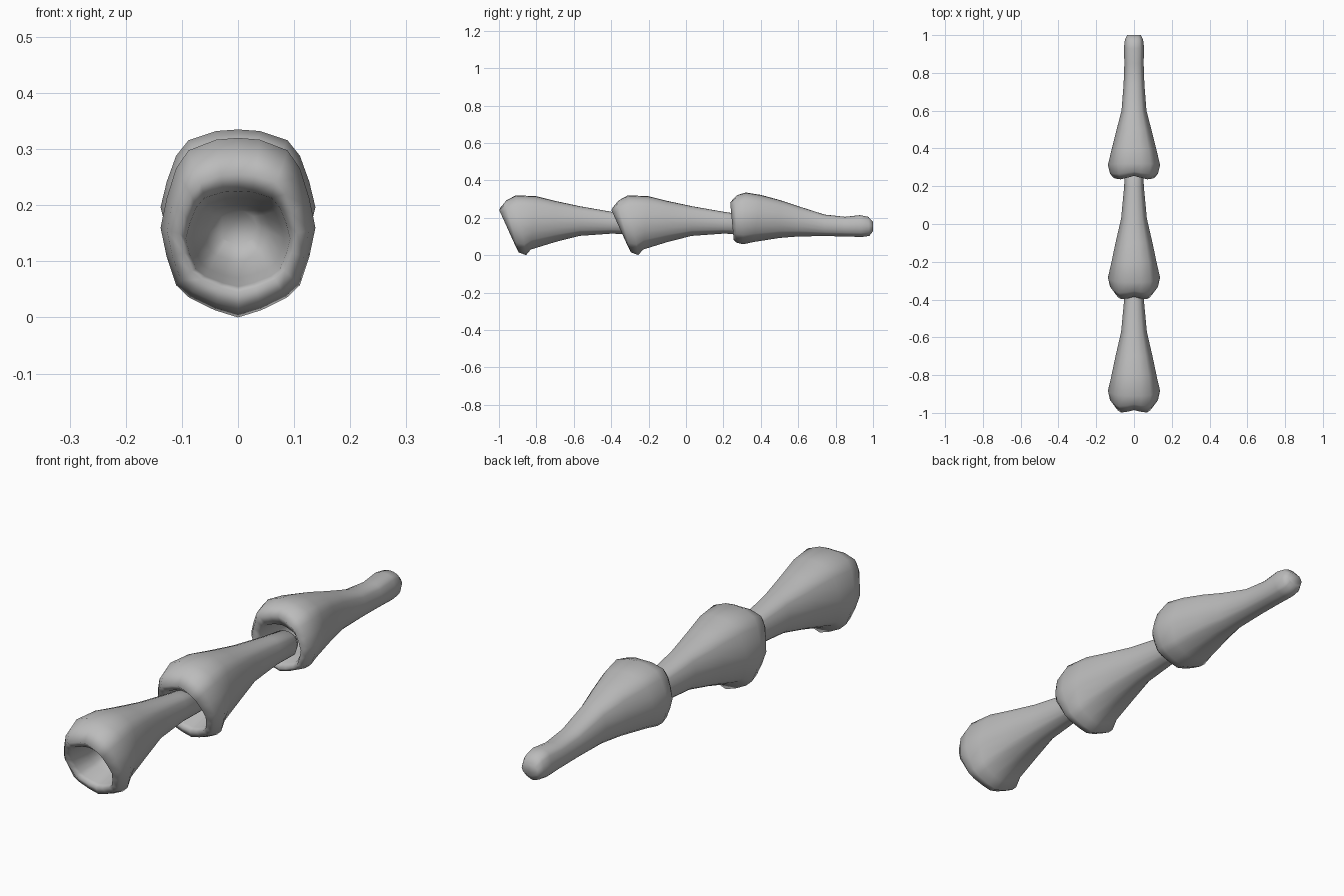
import bpy, bmesh

# one plain grey
grey = bpy.data.materials.new("plain grey")
grey.diffuse_color = (0.5, 0.5, 0.5, 1)

# half cross-section (x, z) in -1..1, from top to bottom keel
HALF = [(0, 1), (0.28, 0.98), (0.64, 0.86), (0.8, 0.66), (0.92, 0.33), (1, 0),
        (0.92, -0.33), (0.8, -0.64), (0.63, -0.78), (0.3, -0.92), (0, -1)]
SECTION = HALF + [(-x, z) for x, z in HALF[-2:0:-1]]


def segment(name, rings, dy=0.0):
    """Loft rings (y top, z top, y bottom, z bottom, half width, notch)."""
    bm = bmesh.new()
    loops = []
    for yt, zt, yb, zb, w, notch in rings:
        loop = []
        for u, v in SECTION:
            t = (v + 1) / 2
            y = yb + (yt - yb) * t + notch * max(0, 1 - abs(u) / 0.64) * max(0, v)
            loop.append(bm.verts.new((u * w, y + dy, zb + (zt - zb) * t)))
        loops.append(loop)
    n = len(SECTION)
    for a, b in zip(loops, loops[1:]):
        for i in range(n):
            j = (i + 1) % n
            bm.faces.new((a[i], a[j], b[j], b[i]))
    bm.faces.new(loops[0])
    bm.faces.new(loops[-1][::-1])
    bmesh.ops.recalc_face_normals(bm, faces=bm.faces)
    for f in bm.faces:
        f.smooth = True
    me = bpy.data.meshes.new(name)
    bm.to_mesh(me)
    bm.free()
    me.materials.append(grey)
    ob = bpy.data.objects.new(name, me)
    bpy.context.collection.objects.link(ob)


# flared segment with slanted hollow mouth, thin tail plugs into the next one
LINK = [
    (-0.74, 0.19, -0.72, 0.13, 0.035, 0),
    (-0.78, 0.20, -0.75, 0.10, 0.06, 0),
    (-0.88, 0.213, -0.82, 0.07, 0.082, 0),
    (-0.965, 0.225, -0.89, 0.055, 0.093, 0.01),
    (-1.005, 0.255, -0.91, 0.045, 0.105, 0.02),
    (-0.97, 0.295, -0.895, 0.015, 0.127, 0.015),
    (-0.91, 0.32, -0.855, 0.0, 0.138, 0),
    (-0.80, 0.315, -0.83, 0.03, 0.122, 0),
    (-0.70, 0.29, -0.70, 0.07, 0.098, 0),
    (-0.57, 0.262, -0.57, 0.103, 0.068, 0),
    (-0.40, 0.232, -0.40, 0.115, 0.052, 0),
    (-0.29, 0.215, -0.29, 0.112, 0.048, 0),
    (-0.26, 0.19, -0.26, 0.13, 0.032, 0),
]
segment("front_segment", LINK)
segment("middle_segment", LINK, 0.6)

# last segment: upright mouth and a rounded knob at the tip
segment("end_segment", [
    (0.52, 0.22, 0.52, 0.14, 0.035, 0),
    (0.47, 0.23, 0.47, 0.12, 0.06, 0),
    (0.36, 0.24, 0.36, 0.11, 0.082, 0),
    (0.27, 0.25, 0.275, 0.10, 0.093, 0.01),
    (0.235, 0.295, 0.255, 0.082, 0.11, 0.02),
    (0.265, 0.322, 0.27, 0.067, 0.127, 0.012),
    (0.32, 0.335, 0.305, 0.058, 0.138, 0),
    (0.40, 0.322, 0.36, 0.07, 0.122, 0),
    (0.50, 0.295, 0.50, 0.092, 0.092, 0),
    (0.60, 0.262, 0.60, 0.1, 0.066, 0),
    (0.74, 0.217, 0.74, 0.102, 0.055, 0),
    (0.85, 0.205, 0.85, 0.1, 0.051, 0),
    (0.93, 0.214, 0.94, 0.097, 0.053, 0),
    (0.975, 0.205, 0.98, 0.103, 0.048, 0),
    (1.0, 0.178, 1.0, 0.128, 0.036, 0),
])
